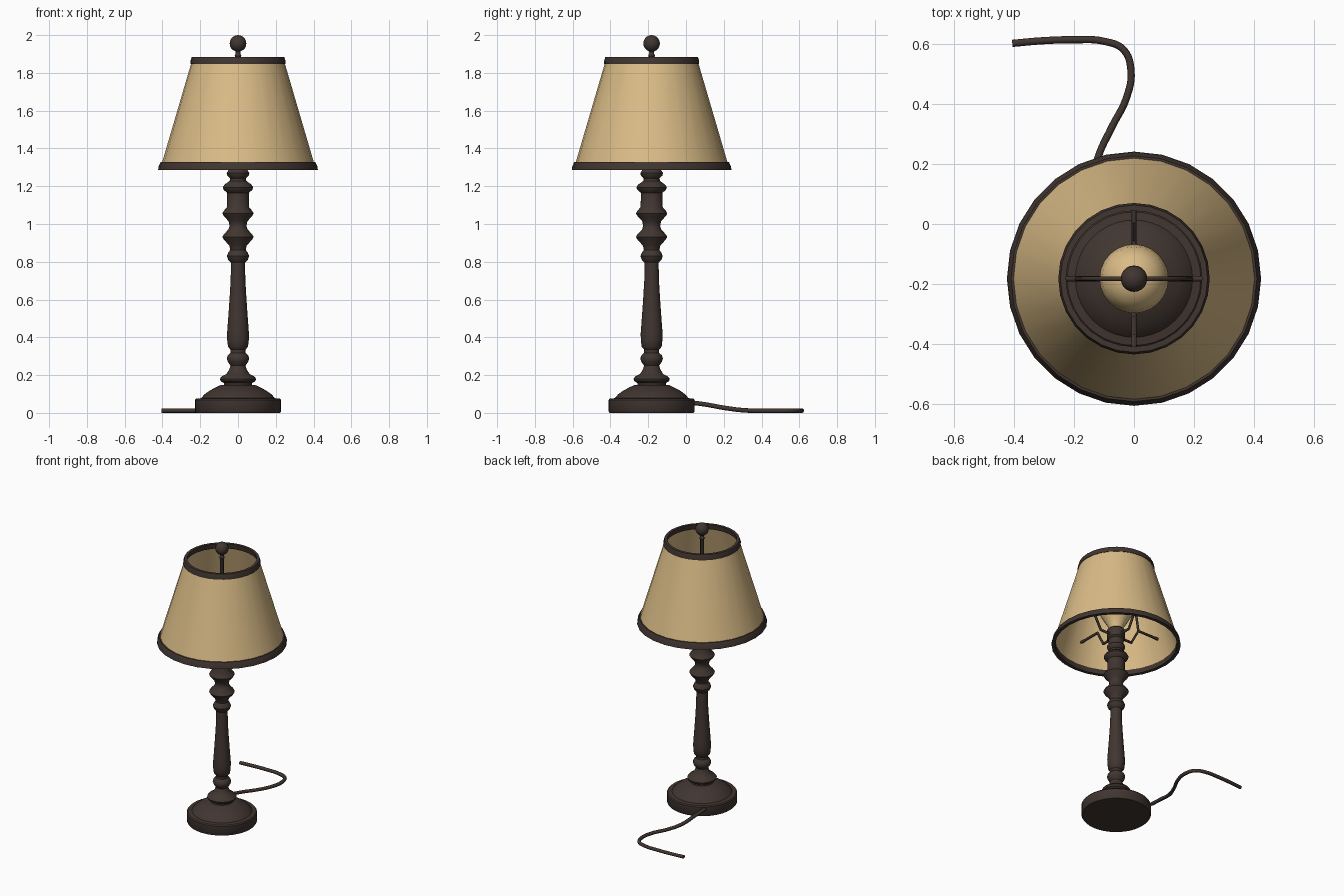
import bpy, bmesh, math
from mathutils import Vector

if "Cube" in bpy.data.objects:
    bpy.data.objects.remove(bpy.data.objects["Cube"])

AXIS_Y = -0.182  # the lamp stands forward of the centre, the cord trails behind


def material(name, rgb):
    m = bpy.data.materials.new(name)
    m.diffuse_color = (*rgb, 1.0)
    m.use_nodes = True
    m.node_tree.nodes["Principled BSDF"].inputs["Base Color"].default_value = m.diffuse_color
    return m


BROWN = material("dark bronze", (0.052, 0.036, 0.030))
TAN = material("parchment tan", (0.70, 0.50, 0.24))


def finish(ob, mat, angle):
    ob.data.materials.clear()
    ob.data.materials.append(mat)
    bpy.ops.object.select_all(action='DESELECT')
    ob.select_set(True)
    bpy.context.view_layer.objects.active = ob
    bpy.ops.object.shade_smooth_by_angle(angle=math.radians(angle))
    return ob


def lathe(name, profile, mat, sides=32, closed=False, angle=40):
    """Turn (radius, z) points round the lamp axis; closed loops make rings."""
    bm = bmesh.new()
    rings = []
    for r, z in profile:
        if r < 1e-5:
            rings.append([bm.verts.new((0, AXIS_Y, z))] * sides)
        else:
            rings.append([bm.verts.new((r * math.cos(2 * math.pi * i / sides),
                                        AXIS_Y + r * math.sin(2 * math.pi * i / sides), z))
                          for i in range(sides)])
    pairs = list(zip(rings, rings[1:]))
    if closed:
        pairs.append((rings[-1], rings[0]))
    for a, b in pairs:
        for i in range(sides):
            j = (i + 1) % sides
            corners = list(dict.fromkeys((a[i], a[j], b[j], b[i])))
            bm.faces.new(corners)
    bmesh.ops.recalc_face_normals(bm, faces=bm.faces)
    me = bpy.data.meshes.new(name)
    bm.to_mesh(me)
    bm.free()
    ob = bpy.data.objects.new(name, me)
    bpy.context.collection.objects.link(ob)
    return finish(ob, mat, angle)


def tube(name, points, radius, mat, smooth=False):
    """Round wire through the points, turned into a mesh."""
    cu = bpy.data.curves.new(name + "_path", 'CURVE')
    cu.dimensions = '3D'
    cu.bevel_depth = radius
    cu.bevel_resolution = 2
    cu.use_fill_caps = True
    if smooth:
        sp = cu.splines.new('BEZIER')
        sp.bezier_points.add(len(points) - 1)
        for bp, p in zip(sp.bezier_points, points):
            bp.co = p
            bp.handle_left_type = bp.handle_right_type = 'AUTO'
        sp.resolution_u = 6
    else:
        sp = cu.splines.new('POLY')
        sp.points.add(len(points) - 1)
        for sp_pt, p in zip(sp.points, points):
            sp_pt.co = (*p, 1)
    tmp = bpy.data.objects.new(name + "_path", cu)
    bpy.context.collection.objects.link(tmp)
    deps = bpy.context.evaluated_depsgraph_get()
    me = bpy.data.meshes.new_from_object(tmp.evaluated_get(deps))
    bpy.data.objects.remove(tmp)
    ob = bpy.data.objects.new(name, me)
    bpy.context.collection.objects.link(ob)
    return finish(ob, mat, 50)


# round foot with a domed top
lathe("base", [(0, 0), (0.222, 0), (0.228, 0.008), (0.228, 0.068), (0.222, 0.075),
               (0.195, 0.078), (0.178, 0.098), (0.15, 0.118), (0.12, 0.134),
               (0.09, 0.148), (0, 0.15)], BROWN, 40)

# turned column
lathe("column", [(0, 0.13), (0.075, 0.14), (0.075, 0.158), (0.092, 0.168), (0.096, 0.18),
                 (0.086, 0.193), (0.062, 0.205), (0.046, 0.23), (0.04, 0.25),
                 (0.054, 0.27), (0.06, 0.288), (0.054, 0.305), (0.04, 0.318),
                 (0.04, 0.335), (0.053, 0.35), (0.057, 0.385), (0.058, 0.42),
                 (0.052, 0.50), (0.045, 0.60), (0.039, 0.70), (0.037, 0.795),
                 (0.052, 0.81), (0.059, 0.83), (0.052, 0.848), (0.041, 0.862),
                 (0.046, 0.885), (0.075, 0.918), (0.083, 0.932), (0.075, 0.945),
                 (0.05, 0.972), (0.045, 0.99), (0.05, 1.015), (0.075, 1.042),
                 (0.083, 1.056), (0.075, 1.07), (0.058, 1.09), (0.057, 1.165),
                 (0.075, 1.18), (0.081, 1.193), (0.072, 1.208), (0.044, 1.228),
                 (0.042, 1.242), (0.057, 1.256), (0.06, 1.27), (0.05, 1.285),
                 (0, 1.285)], BROWN, 28)

# lamp socket and bulb
lathe("socket", [(0, 1.28), (0.05, 1.28), (0.05, 1.32), (0.06, 1.33), (0.06, 1.39),
                 (0.05, 1.40), (0, 1.40)], BROWN, 24)
lathe("bulb", [(0, 1.39), (0.045, 1.39), (0.05, 1.42), (0.075, 1.46), (0.103, 1.51),
               (0.115, 1.56), (0.106, 1.61), (0.08, 1.65), (0.043, 1.672), (0, 1.68)],
      TAN, 24)

# tapering shade: thin sheet open at both ends
lathe("shade", [(0.411, 1.295), (0.239, 1.88), (0.232, 1.88), (0.404, 1.295)],
      TAN, 28, closed=True)

# dark bands on the shade rims
lathe("shade_lower_trim", [(0.423, 1.286), (0.420, 1.305), (0.409, 1.329), (0.396, 1.329),
                           (0.399, 1.286)], BROWN, 28, closed=True)
lathe("shade_upper_trim", [(0.252, 1.848), (0.252, 1.862), (0.245, 1.885), (0.226, 1.885),
                           (0.233, 1.848)], BROWN, 28, closed=True)

# four bent arms carrying the shade
for i in range(4):
    a = i * math.pi / 2
    pts = [(r * math.cos(a), AXIS_Y + r * math.sin(a), z)
           for r, z in ((0.03, 1.35), (0.13, 1.35), (0.19, 1.46), (0.355, 1.46))]
    tube(f"shade_arm_{i + 1}", pts, 0.009, BROWN)

# wire harp passing over the bulb
half = [(0.19, 1.46), (0.17, 1.58), (0.12, 1.68), (0.05, 1.715)]
pts = [(-x, AXIS_Y, z) for x, z in half] + [(x, AXIS_Y, z) for x, z in reversed(half)]
tube("harp", pts, 0.008, BROWN)

# finial: rod, collar and ball
ball = [(0.044 * math.sin(t), 1.956 - 0.044 * math.cos(t))
        for t in (math.pi * k / 10 for k in range(1, 11))]
lathe("finial", [(0, 1.705), (0.012, 1.705), (0.012, 1.88), (0.018, 1.89), (0.012, 1.905)]
      + ball[:-1] + [(0, 2.0)], BROWN, 20)

# power cord leaving the back of the foot and curling on the table
cord = [(-0.15, 0.0, 0.058), (-0.14, 0.10, 0.045), (-0.12, 0.22, 0.024), (-0.075, 0.32, 0.013),
        (-0.025, 0.42, 0.012), (-0.010, 0.51, 0.012), (-0.035, 0.58, 0.012),
        (-0.10, 0.608, 0.012), (-0.20, 0.613, 0.012), (-0.30, 0.61, 0.012),
        (-0.405, 0.601, 0.012)]
tube("power_cord", cord, 0.012, BROWN, smooth=True)
